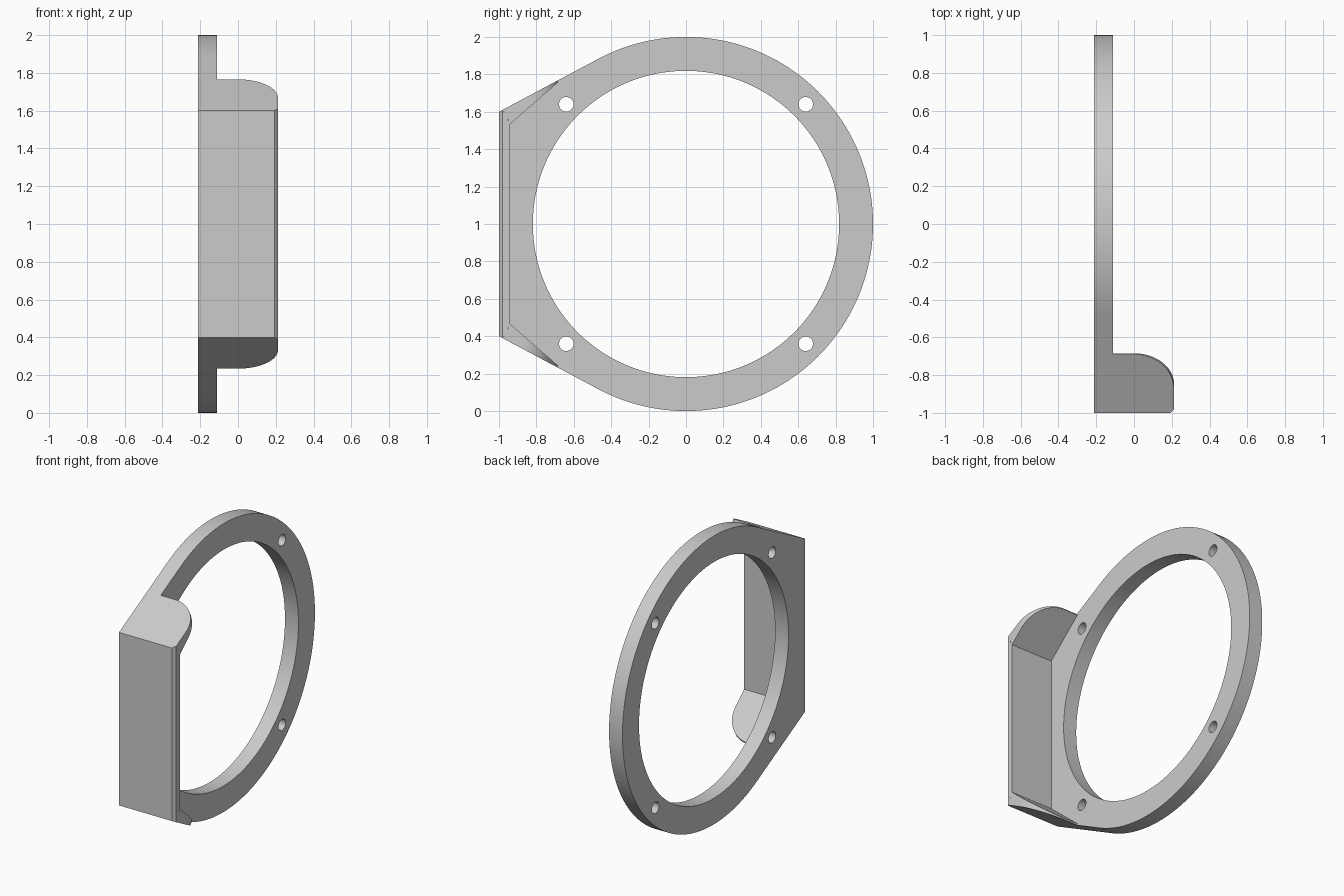
import bpy, bmesh
from math import sin, cos, pi, acos, atan2, hypot
from mathutils import Vector

cube = bpy.data.objects.get("Cube")
if cube:
    bpy.data.objects.remove(cube)

grey = bpy.data.materials.new("light grey")
grey.use_nodes = True
grey.diffuse_color = (0.6, 0.6, 0.6, 1)
grey.node_tree.nodes["Principled BSDF"].inputs["Base Color"].default_value = (0.6, 0.6, 0.6, 1)

BACK, PLATE, EDGE = -0.213, -0.11, 0.212   # x of plate back, plate face, wall edge
CORNER = 0.6                               # half height of the flat front
CHAMFER = 0.02
WALL = 0.06


def finish(bm, name):
    bmesh.ops.recalc_face_normals(bm, faces=bm.faces[:])
    mesh = bpy.data.meshes.new(name)
    bm.to_mesh(mesh)
    bm.free()
    obj = bpy.data.objects.new(name, mesh)
    bpy.context.collection.objects.link(obj)
    mesh.materials.append(grey)
    bpy.ops.object.select_all(action='DESELECT')
    bpy.context.view_layer.objects.active = obj
    obj.select_set(True)
    bpy.ops.object.shade_smooth_by_angle(angle=pi / 6)
    return obj


def loft(name, ring_a, ring_b):
    """Solid between two matching closed outlines."""
    bm = bmesh.new()
    a = [bm.verts.new(p) for p in ring_a]
    b = [bm.verts.new(p) for p in ring_b]
    bm.faces.new(a)
    bm.faces.new(b)
    for i in range(len(a)):
        j = (i + 1) % len(a)
        bm.faces.new((a[i], a[j], b[j], b[i]))
    return finish(bm, name)


def circle(cy, cz, r, n):
    return [(cy + r * cos(2 * pi * i / n), cz + r * sin(2 * pi * i / n)) for i in range(n)]


# Mounting plate: round outline running tangentially into the flat front
tangent = atan2(CORNER, -1) - acos(1 / hypot(1, CORNER))
outline = [(cos(t), 1 + sin(t)) for t in (tangent * (1 - i / 60) for i in range(121))]
outline += [(-1, 1 - CORNER), (-1, 1 + CORNER)]
loops = [outline, circle(0, 1, 0.819, 128)]
loops += [circle(y, 1 + z, 0.039, 32) for y in (-0.64, 0.64) for z in (-0.64, 0.64)]

bm = bmesh.new()
for loop in loops:
    vs = [bm.verts.new((BACK, y, z)) for y, z in loop]
    for i, v in enumerate(vs):
        bm.edges.new((v, vs[i - 1]))
bmesh.ops.triangle_fill(bm, edges=bm.edges[:], use_beauty=True, normal=(1, 0, 0))
ext = bmesh.ops.extrude_face_region(bm, geom=bm.faces[:])
moved = [g for g in ext["geom"] if isinstance(g, bmesh.types.BMVert)]
bmesh.ops.translate(bm, verts=moved, vec=(PLATE - BACK, 0, 0))
finish(bm, "mounting_plate")

# Front wall with a chamfered free edge; its ends are mitred into the tabs
along = Vector((0, sin(tangent), -cos(tangent)))     # direction of the sloping sides
inward = Vector((0, -cos(tangent), -sin(tangent)))
slope = along.z / along.y
profile = [(PLATE, 0, CORNER), (EDGE - CHAMFER, 0, CORNER),
           (EDGE, CHAMFER, CORNER + CHAMFER * slope),
           (EDGE, WALL, 0.535), (PLATE, WALL, 0.535)]
loft("front_wall", [(x, y - 1, 1 + z) for x, y, z in profile],
     [(x, y - 1, 1 - z) for x, y, z in profile])

# Tapered side tabs with one rounded corner
LENGTH, RADIUS = 0.352, 0.211
shape = [(PLATE, 0), (EDGE - CHAMFER, 0), (EDGE, CHAMFER / along.y)]
shape += [(EDGE - RADIUS + RADIUS * cos(t), LENGTH - RADIUS + RADIUS * sin(t))
          for t in (pi / 2 * i / 20 for i in range(21))]
shape += [(PLATE, LENGTH)]
for name, side in (("upper_tab", 1), ("lower_tab", -1)):
    rings = []
    for inner in (0, 1):
        ring = []
        for x, u in shape:
            p = Vector((x, -1, CORNER)) + along * u + inward * inner * (0.0907 - 0.229 * u)
            ring.append((p.x, p.y, 1 + side * p.z))
        rings.append(ring)
    loft(name, *rings)
